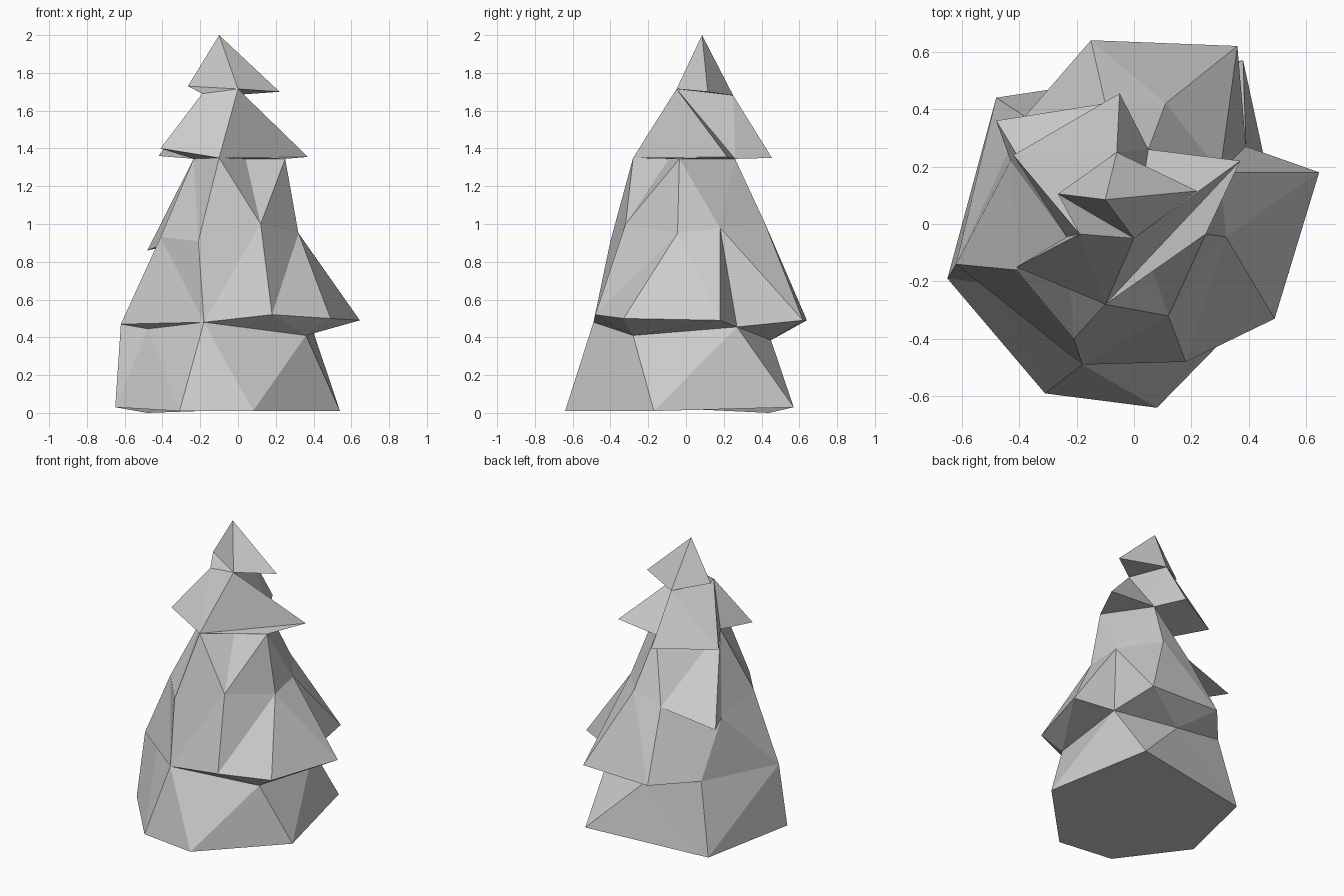
import bpy, bmesh
from mathutils import Vector

if "Cube" in bpy.data.objects:
    bpy.data.objects.remove(bpy.data.objects["Cube"])


def strip(low, up, links):
    """Triangles joining two closed rings, choosing the shortest cross edges
    (edges listed in links are free, so they are always kept)."""
    lo = [Vector(p) for p in low + low[:1]]
    hi = [Vector(p) for p in up + up[:1]]
    n, m = len(lo), len(hi)
    best = {(0, 0): (0.0, None)}
    for i in range(n):
        for j in range(m):
            prev = [q for q in ((i - 1, j), (i, j - 1)) if q in best]
            if prev:
                q = min(prev, key=lambda k: best[k][0])
                cost = (lo[i] - hi[j]).length
                if (low[i % (n - 1)], up[j % (m - 1)]) in links:
                    cost = -1.0
                best[i, j] = (best[q][0] + cost, q)
    tris, at = [], (n - 1, m - 1)
    while best[at][1] is not None:
        i, j = at
        q = best[at][1]
        if q[0] < i:
            tris.append((lo[i - 1], lo[i], hi[j]))
        else:
            tris.append((lo[i], hi[j], hi[j - 1]))
        at = q
    return tris


def tier(name, rings, links=(), floor=False):
    """One faceted foliage tier, lofted through its rings from bottom to top."""
    bm = bmesh.new()
    for low, up in zip(rings, rings[1:]):
        for a, b, c in strip(low, up, links):
            if (b - a).cross(c - a).length > 1e-6:
                bm.faces.new([bm.verts.new(p) for p in (a, b, c)])
    if floor:
        bm.faces.new([bm.verts.new(p) for p in reversed(rings[0])])
    bmesh.ops.remove_doubles(bm, verts=bm.verts[:], dist=0.001)
    mesh = bpy.data.meshes.new(name)
    bm.to_mesh(mesh)
    bm.free()
    bpy.context.collection.objects.link(bpy.data.objects.new(name, mesh))


def links(low, up, pairs):
    """Cross edges given as index pairs into two rings."""
    return [(low[i], up[j]) for i, j in pairs]


# Points where an overhanging tip meets the narrower tier below
left, front, right, back = (-.62, -.14, .47), (-.18, -.49, .48), (.39, .27, .455), (-.38, .375, .48)
notch, brow, rear = (-.235, -.045, 1.345), (-.10, -.28, 1.35), (.05, .26, 1.345)
crown_front, crown_back = (0, -.05, 1.715), (-.06, .25, 1.68)

# Base foot and its narrow top
foot = [(-.65, -.19, .03), (-.31, -.59, .01), (.08, -.64, .01),
        (.54, -.17, .01), (.38, .57, .03), (-.48, .44, 0)]
foot_top = [left, (-.476, -.21, .445), front, (.36, -.28, .41), right, (.02, .45, .385), back]

# Wide skirt of branches
skirt = [left, front, (.18, -.48, .52), (.49, -.33, .50), (.645, .18, .49),
         right, (.36, .62, .49), (-.15, .64, .49), back]

# Waist, with one hanging flap at the back left
waist = [(-.41, -.16, .93), (-.21, -.40, .91), (.12, -.32, 1.0), (.32, -.045, .95),
         (.30, .18, .98), (.11, .42, 1.0), (-.10, .42, .94), (-.43, .22, .88)]
waist_flap = waist[:7] + [(-.48, .36, .86)] + waist[7:]
neck = [notch, brow, (.04, -.09, 1.345), (.25, -.035, 1.345), rear]

# Upper branches and the crown
branches = [notch, (-.41, -.15, 1.40), brow, (.37, .22, 1.355), rear,
            (-.05, .455, 1.35), (-.42, .24, 1.36)]
crown_neck = [(-.19, -.035, 1.69), crown_front, crown_back]
crown = [(-.265, .105, 1.73), crown_front, (.22, .115, 1.70), crown_back]
tip = [(-.10, .085, 2.0)]

tier("tree_base", [foot, foot_top], floor=True)
tier("lower_branches", [foot_top, skirt, waist],
     links(skirt, waist, [(1, 2), (2, 3), (4, 4), (6, 4)]))
tier("middle_branches", [waist, waist_flap, neck],
     links(waist_flap, neck, [(1, 0), (2, 1), (6, 4)]))
tier("upper_branches", [neck, branches, crown_neck],
     links(branches, crown_neck, [(1, 0), (2, 1), (3, 1), (4, 1), (5, 2), (6, 2), (6, 0)]))
tier("tree_top", [crown_neck, crown, tip])
